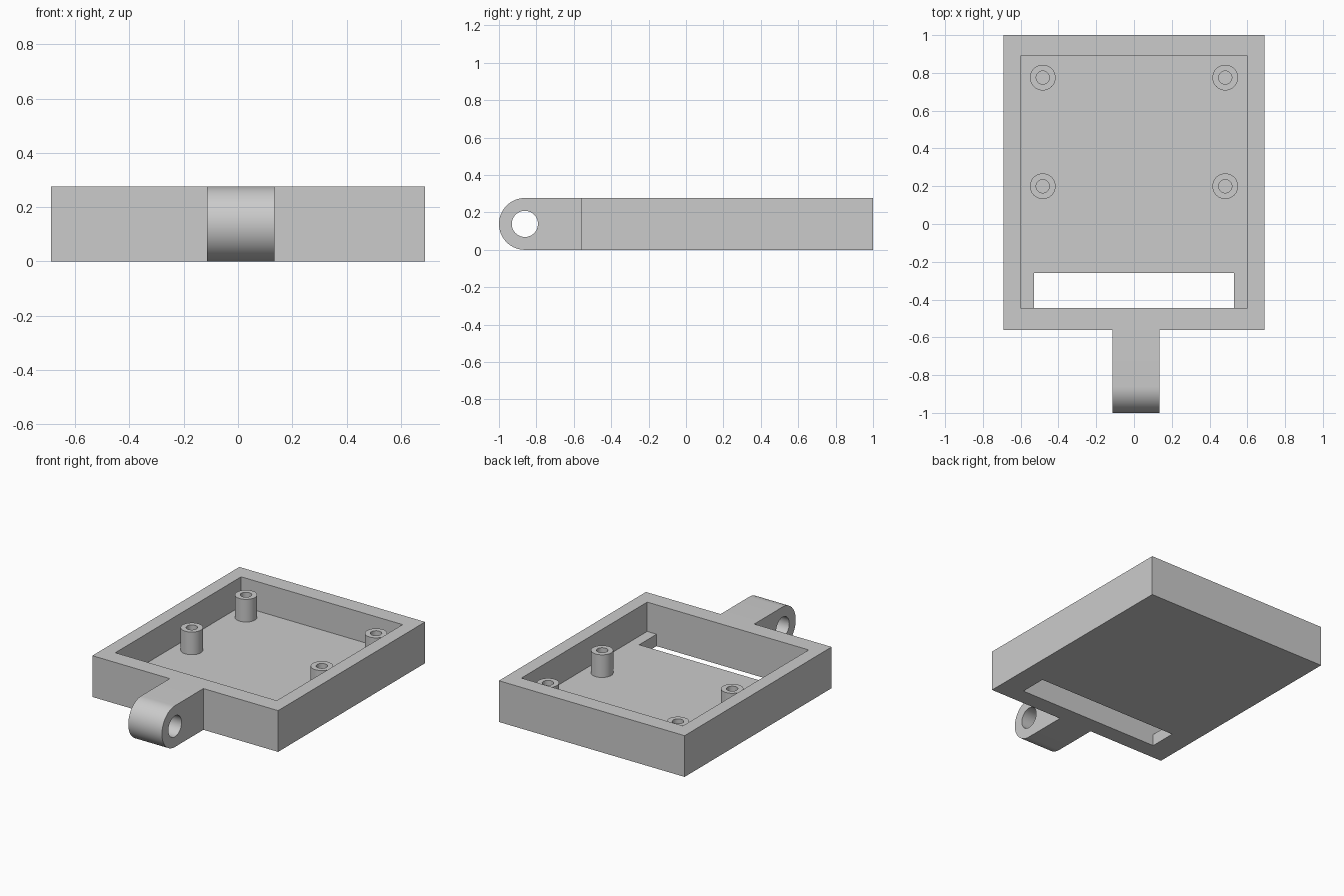
import bpy, bmesh, math
from mathutils import Matrix

default_cube = bpy.data.objects.get("Cube")
if default_cube:
    bpy.data.objects.remove(default_cube, do_unlink=True)

grey = bpy.data.materials.new("plain grey")
grey.use_nodes = True
grey.diffuse_color = (0.6, 0.6, 0.6, 1)
grey.node_tree.nodes["Principled BSDF"].inputs["Base Color"].default_value = (0.6, 0.6, 0.6, 1)

HEIGHT = 0.277
FLOOR = 0.08
POST_TOP = 0.232


def make_object(name, bm):
    """Turn a bmesh into a grey object with rounded faces smooth and edges sharp."""
    bmesh.ops.recalc_face_normals(bm, faces=bm.faces)
    mesh = bpy.data.meshes.new(name)
    bm.to_mesh(mesh)
    bm.free()
    mesh.materials.append(grey)
    mesh.shade_smooth()
    mesh.set_sharp_from_angle(angle=math.radians(30))
    obj = bpy.data.objects.new(name, mesh)
    bpy.context.collection.objects.link(obj)
    return obj


def box(name, x0, x1, y0, y1, z0, z1):
    bm = bmesh.new()
    centre = Matrix.Translation(((x0 + x1) / 2, (y0 + y1) / 2, (z0 + z1) / 2))
    size = Matrix.Diagonal((x1 - x0, y1 - y0, z1 - z0, 1))
    bmesh.ops.create_cube(bm, size=1, matrix=centre @ size)
    return make_object(name, bm)


def cut(target, cutter):
    """Subtract the cutter, apply the result and discard the cutter."""
    mod = target.modifiers.new("cut", 'BOOLEAN')
    mod.operation = 'DIFFERENCE'
    mod.solver = 'EXACT'
    mod.object = cutter
    bpy.context.view_layer.objects.active = target
    bpy.ops.object.modifier_apply(modifier=mod.name)
    bpy.data.objects.remove(cutter, do_unlink=True)
    target.data.set_sharp_from_angle(angle=math.radians(30))


# Open tray with a cable slot along the front of its floor
tray = box("tray", -0.69, 0.69, -0.56, 1, 0, HEIGHT)
cut(tray, box("cavity_cutter", -0.6, 0.6, -0.445, 0.89, FLOOR, HEIGHT + 0.2))
cut(tray, box("slot_cutter", -0.53, 0.53, -0.445, -0.26, -0.1, FLOOR + 0.05))

# Hinge lug: rounded profile extruded sideways, with a pin hole
radius = HEIGHT / 2
pivot_y = -1 + radius
lug_left, lug_right = 0.135, -0.115
outline = [(-0.56, 0), (-0.56, HEIGHT)]
for i in range(33):
    a = math.pi * i / 32
    outline.append((pivot_y - radius * math.sin(a), radius + radius * math.cos(a)))
bm = bmesh.new()
side = bm.faces.new([bm.verts.new((lug_right, y, z)) for y, z in outline])
extruded = bmesh.ops.extrude_face_region(bm, geom=[side])["geom"]
bmesh.ops.translate(bm, vec=(lug_left - lug_right, 0, 0),
                    verts=[v for v in extruded if isinstance(v, bmesh.types.BMVert)])
lug = make_object("hinge_lug", bm)

bm = bmesh.new()
bmesh.ops.create_cone(bm, cap_ends=True, segments=48, radius1=0.07, radius2=0.07, depth=1,
                      matrix=Matrix.Translation((0, pivot_y, radius)) @ Matrix.Rotation(math.pi / 2, 4, 'Y'))
cut(lug, make_object("pin_hole_cutter", bm))


# Hollow screw posts standing on the floor
def screw_post(name, x, y, outer=0.068, inner=0.035, sides=40):
    bm = bmesh.new()
    profile = [(outer, FLOOR), (outer, POST_TOP), (inner, POST_TOP), (inner, FLOOR)]
    rings = []
    for r, z in profile:
        angles = [2 * math.pi * i / sides for i in range(sides)]
        rings.append([bm.verts.new((x + r * math.cos(a), y + r * math.sin(a), z)) for a in angles])
    for k, ring in enumerate(rings):
        after = rings[(k + 1) % len(rings)]
        for i in range(sides):
            j = (i + 1) % sides
            bm.faces.new((ring[i], ring[j], after[j], after[i]))
    make_object(name, bm)


for row, y in (("back", 0.775), ("front", 0.2)):
    for hand, x in (("left", 0.483), ("right", -0.483)):
        screw_post(f"{row}_{hand}_screw_post", x, y)
